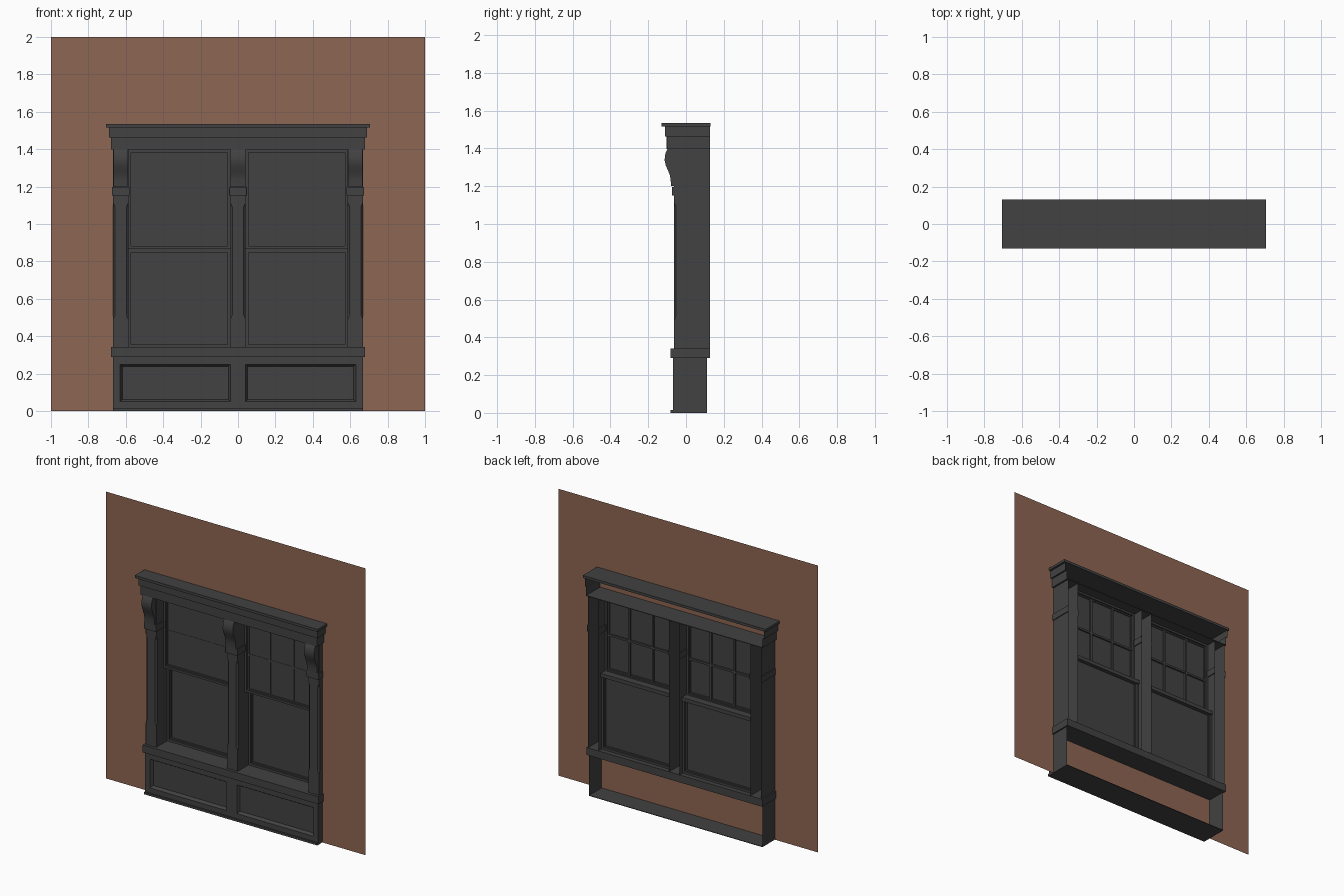
import bpy, bmesh

if "Cube" in bpy.data.objects:
    bpy.data.objects.remove(bpy.data.objects["Cube"])

def material(name, rgb):
    m = bpy.data.materials.new(name)
    m.diffuse_color = (*rgb, 1)
    m.use_nodes = True
    m.node_tree.nodes["Principled BSDF"].inputs["Base Color"].default_value = m.diffuse_color
    return m

GREY = material("dark grey paint", (0.054, 0.054, 0.054))
BRICK = material("brick brown", (0.27, 0.133, 0.084))

def finish(bm, name, mat=GREY, normals=True):
    if normals:
        bmesh.ops.recalc_face_normals(bm, faces=bm.faces)
    me = bpy.data.meshes.new(name)
    bm.to_mesh(me)
    bm.free()
    me.materials.append(mat)
    ob = bpy.data.objects.new(name, me)
    bpy.context.collection.objects.link(ob)
    return ob

def add_box(bm, x0, x1, y0, y1, z0, z1):
    v = [bm.verts.new((x, y, z)) for z in (z0, z1)
         for x, y in ((x0, y0), (x1, y0), (x1, y1), (x0, y1))]
    for f in ((3, 2, 1, 0), (4, 5, 6, 7), (0, 1, 5, 4), (1, 2, 6, 5), (2, 3, 7, 6), (3, 0, 4, 7)):
        bm.faces.new([v[i] for i in f])

def box(name, *dims):
    bm = bmesh.new()
    add_box(bm, *dims)
    return finish(bm, name)

def shell(name, rings, yb):
    """Casing with an open back: rings are (z, x0, x1, front y, corner chamfer)."""
    bm = bmesh.new()
    rows = []
    for z, x0, x1, yf, c in rings:
        pts = ((x0, yb), (x0, yf + c), (x0 + c, yf), (x1 - c, yf), (x1, yf + c), (x1, yb))
        rows.append([bm.verts.new((x, y, z)) for x, y in pts])
    for a, b in zip(rows, rows[1:]):
        for i in range(5):
            bm.faces.new((a[i], a[i + 1], b[i + 1], b[i]))
    return finish(bm, name, normals=False)

BACK = 0.128
E = 0.0005

# Brick wall sheet with the window opening
bm = bmesh.new()
for x0, x1, z0, z1 in ((-1, 1, 0, 0.31), (-1, 1, 1.40, 2), (-1, -0.655, 0.31, 1.40), (0.655, 1, 0.31, 1.40)):
    bm.faces.new([bm.verts.new(p) for p in
                  ((x0, -0.025, z0), (x1, -0.025, z0), (x1, -0.025, z1), (x0, -0.025, z1))])
bmesh.ops.remove_doubles(bm, verts=bm.verts, dist=1e-4)
finish(bm, "brick_wall", BRICK, False)

# Base casing: front with two sunk panels, and plain sides
bm = bmesh.new()
xs, zs = (-0.668, -0.63, -0.04, 0.04, 0.63, 0.668), (0, 0.05, 0.25, 0.29)
grid = [[bm.verts.new((x, -0.07, z)) for x in xs] for z in zs]
panels = []
for j in range(3):
    for i in range(5):
        f = bm.faces.new((grid[j][i], grid[j][i + 1], grid[j + 1][i + 1], grid[j + 1][i]))
        if j == 1 and i in (1, 3):
            panels.append(f)
for i, flip in ((0, True), (5, False)):
    x = xs[i]
    back = [bm.verts.new((x, 0.112, z)) for z in zs]
    for j in range(3):
        q = [grid[j][i], back[j], back[j + 1], grid[j + 1][i]]
        bm.faces.new(q[::-1] if flip else q)
bm.normal_update()
bmesh.ops.inset_individual(bm, faces=panels, thickness=0.017, depth=-0.02)
finish(bm, "base_panel_casing", normals=False)
box("base_floor", -0.668, 0.668, -0.07, 0.112, 0, 0.004)
box("base_moulding", -0.668, 0.668, -0.081, -0.07, 0, 0.015)

# Sill
box("sill", -0.678, 0.678, -0.082, BACK, 0.29, 0.342)

# Pilasters with stopped chamfers, capitals and scroll brackets
bracket = ((-0.06, 1.20), (-0.080, 1.20), (-0.081, 1.235), (-0.086, 1.26), (-0.096, 1.285),
           (-0.107, 1.31), (-0.113, 1.335), (-0.112, 1.36), (-0.106, 1.382), (-0.096, 1.40), (-0.06, 1.40))
for side, cx in (("left", -0.627), ("middle", 0), ("right", 0.627)):
    a, b = cx - 0.041, cx + 0.041
    shell(side + "_pilaster", [(z, a, b, -0.063, c) for z, c in
          ((0.342, E), (0.49, E), (0.515, 0.011), (1.09, 0.011), (1.115, E), (1.40, E))], BACK)
    shell(side + "_capital", [(1.152, a, b, -0.063, E), (1.152, a - 0.006, b + 0.006, -0.074, E),
          (1.197, a - 0.006, b + 0.006, -0.074, E), (1.197, a, b, -0.063, E)], BACK)
    bm = bmesh.new()
    f = bm.faces.new([bm.verts.new((cx - 0.039, y, z)) for y, z in bracket])
    ext = bmesh.ops.extrude_face_region(bm, geom=[f])["geom"]
    bmesh.ops.translate(bm, vec=(0.078, 0, 0), verts=[g for g in ext if isinstance(g, bmesh.types.BMVert)])
    ob = finish(bm, side + "_bracket")
    bpy.context.view_layer.objects.active = ob
    ob.select_set(True)
    bpy.ops.object.shade_smooth_by_angle(angle=0.6)
    ob.select_set(False)

# Cornice: stepped frieze with an open back, soffit and top slab
shell("frieze", [(z, -x, x, y, E) for z, x, y in
      ((1.397, 0.68, -0.102), (1.462, 0.68, -0.102), (1.462, 0.691, -0.111), (1.517, 0.691, -0.111))], BACK)
box("soffit", -0.68, 0.68, -0.102, BACK, 1.397, 1.401)
box("cornice_top", -0.705, 0.705, -0.13, 0.13, 1.517, 1.535)

# Sash windows: frames with a stepped inner bead, panes and glazing bars
def sash(name, x0, x1, z0, z1, y0, y1):
    w = 0.015
    yc = (y0 + y1) / 2
    bm = bmesh.new()
    for d, s in ((0, w), (w, 0.009)):
        h = (y1 - y0) / 2 if d == 0 else 0.008
        l, r, lo, hi = x0 + d, x1 - d, z0 + d, z1 - d
        add_box(bm, l, r, yc - h, yc + h, lo, lo + s)
        add_box(bm, l, r, yc - h, yc + h, hi - s, hi)
        add_box(bm, l, l + s, yc - h, yc + h, lo + s, hi - s)
        add_box(bm, r - s, r, yc - h, yc + h, lo + s, hi - s)
    finish(bm, name + "_frame")
    box(name + "_pane", x0 + w, x1 - w, yc - 0.002, yc + 0.002, z0 + w, z1 - w)
    return yc

for side, x0, x1 in (("left", -0.586, -0.041), ("right", 0.041, 0.586)):
    yc = sash(side + "_upper_sash", x0, x1, 0.868, 1.398, 0.015, 0.055)
    sash(side + "_lower_sash", x0, x1, 0.342, 0.872, 0.055, 0.095)
    bm = bmesh.new()
    for k in (1, 2):
        x = x0 + (x1 - x0) * k / 3
        add_box(bm, x - 0.007, x + 0.007, yc - 0.004, yc + 0.014, 0.884, 1.382)
    add_box(bm, x0 + 0.015, x1 - 0.015, yc - 0.004, yc + 0.013, 1.118, 1.132)
    finish(bm, side + "_glazing_bars")
    # Meeting rail ledge on the inside
    box(side + "_meeting_rail", x0, x1, 0.055, 0.104, 0.848, 0.874)
